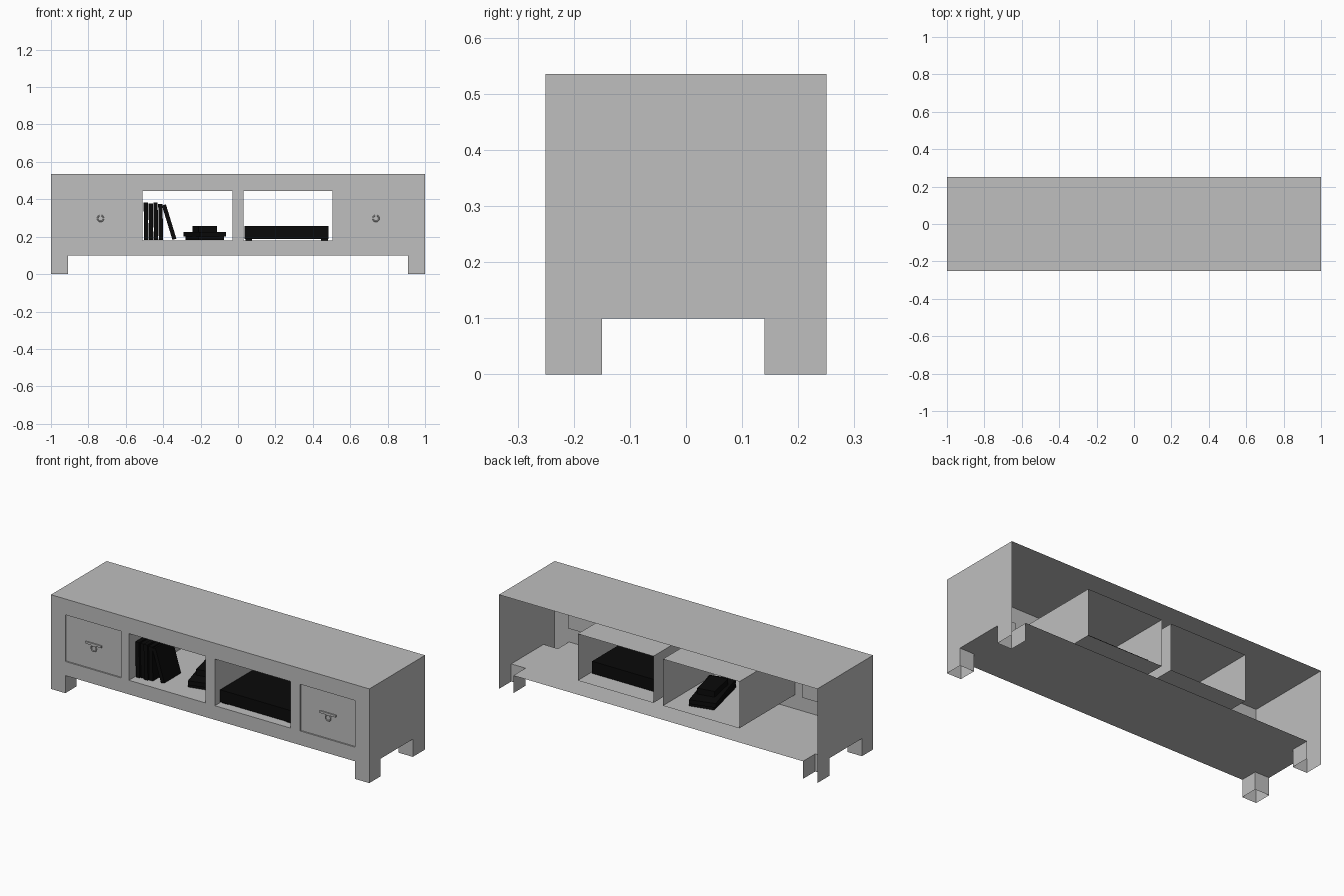
import bpy, bmesh, math
from mathutils import Matrix, Vector

cube = bpy.data.objects.get("Cube")
if cube:
    bpy.data.objects.remove(cube, do_unlink=True)


def material(name, value):
    m = bpy.data.materials.new(name)
    m.use_nodes = True
    col = (value, value, value, 1)
    m.diffuse_color = col
    m.node_tree.nodes["Principled BSDF"].inputs["Base Color"].default_value = col
    return m


GREY = material("light grey", 0.52)
BLACK = material("black", 0.003)


def finish(name, bm, mat):
    bmesh.ops.remove_doubles(bm, verts=bm.verts, dist=0.0001)
    me = bpy.data.meshes.new(name)
    bm.to_mesh(me)
    bm.free()
    me.materials.append(mat)
    ob = bpy.data.objects.new(name, me)
    bpy.context.collection.objects.link(ob)
    return ob


def rect(bm, x, y, z, flip=False):
    """Flat panel: one of x, y, z is a number, the other two are ranges."""
    if not isinstance(x, tuple):
        pts = [(x, y[i], z[j]) for i, j in ((0, 0), (1, 0), (1, 1), (0, 1))]
    elif not isinstance(y, tuple):
        pts = [(x[i], y, z[j]) for i, j in ((0, 0), (1, 0), (1, 1), (0, 1))]
    else:
        pts = [(x[i], y[j], z) for i, j in ((0, 0), (1, 0), (1, 1), (0, 1))]
    if flip:
        pts.reverse()
    bm.faces.new([bm.verts.new(p) for p in pts])


def tube(bm, x, y, z):
    """Four walls around a y-directed opening, facing inward."""
    rect(bm, x[0], y, z)
    rect(bm, x[1], y, z, True)
    rect(bm, x, y, z[0])
    rect(bm, x, y, z[1], True)


def box(name, x, y, z, mat, yaw=0, lean=0):
    bm = bmesh.new()
    size = Vector((x[1] - x[0], y[1] - y[0], z[1] - z[0]))
    mid = Vector((x[0] + x[1], y[0] + y[1], z[0] + z[1])) / 2
    bmesh.ops.create_cube(bm, size=1, matrix=Matrix.Translation(mid)
                          @ Matrix.Rotation(math.radians(yaw), 4, "Z")
                          @ Matrix.Rotation(math.radians(lean), 4, "Y")
                          @ Matrix.Diagonal(size.to_4d()))
    return finish(name, bm, mat)


FRONT, BACK, TOP, FLOOR, LEG = -0.25, 0.25, 0.535, 0.1, 0.91
LEG_F, LEG_B = -0.15, 0.14
SHELF = (0.18, 0.445)
CUBBIES = [(-0.51, -0.03), (0.03, 0.505)]
DOORS = [(-LEG, -0.56), (0.565, LEG)]
RECESS = FRONT + 0.008

# Front panel: a grid with open cubbies and sunken doors
bm = bmesh.new()
xs = sorted({-1, 1, *[v for r in CUBBIES + DOORS for v in r]})
zs = [0, FLOOR, *SHELF, TOP]
for x in zip(xs, xs[1:]):
    for z in zip(zs, zs[1:]):
        if z[0] < FLOOR and abs(sum(x)) < 2 * LEG:
            continue
        if z == SHELF and x in CUBBIES + DOORS:
            continue
        rect(bm, x, FRONT, z)
finish("front_panel", bm, GREY)

for side, door in zip(("right", "left"), DOORS):
    bm = bmesh.new()
    rect(bm, door, RECESS, SHELF)
    tube(bm, door, (FRONT, RECESS), SHELF)
    finish(side + "_door", bm, GREY)
    # Handle: flat bar with a small ring below it
    c = sum(door) / 2
    box(side + "_handle_bar", (c - 0.05, c + 0.05), (FRONT + 0.001, RECESS),
        (0.315, 0.327), GREY)
    bpy.ops.mesh.primitive_torus_add(
        major_radius=0.016, minor_radius=0.0035, major_segments=20,
        minor_segments=6, location=(c, FRONT + 0.005, 0.298),
        rotation=(math.pi / 2, 0, 0))
    ring = bpy.context.object
    ring.name = side + "_handle_ring"
    ring.data.materials.append(GREY)

# Top sheet
bm = bmesh.new()
rect(bm, (-1, 1), (FRONT, BACK), TOP)
finish("top_panel", bm, GREY)

# Floor sheet, notched at the hollow legs
bm = bmesh.new()
rect(bm, (-LEG, LEG), (FRONT, BACK), FLOOR, True)
for x in ((-1, -LEG), (LEG, 1)):
    rect(bm, x, (LEG_F, LEG_B), FLOOR, True)
finish("floor_panel", bm, GREY)

# Side sheets and leg walls
for side, s in (("right", -1), ("left", 1)):
    bm = bmesh.new()
    rect(bm, s, (FRONT, BACK), (FLOOR, TOP), s < 0)
    legs = ((FRONT, LEG_F), (LEG_B, BACK))
    for y in legs:
        rect(bm, s, y, (0, FLOOR), s < 0)
    finish(side + "_side_panel", bm, GREY)
    bm = bmesh.new()
    for y, cross in zip(legs, (LEG_F, LEG_B)):
        rect(bm, s * LEG, y, (0, FLOOR), s > 0)
        rect(bm, tuple(sorted((s * LEG, s))), cross, (0, FLOOR), cross < 0)
    finish(side + "_leg_walls", bm, GREY)

# Cubby linings, open front and back
for side, x in zip(("right", "left"), CUBBIES):
    bm = bmesh.new()
    tube(bm, x, (FRONT, BACK), SHELF)
    finish(side + "_cubby", bm, GREY)

# Upright books and one leaning against them
base = SHELF[0] + 0.002
for i, tall in enumerate((0.2, 0.195, 0.2, 0.192)):
    x = -0.503 + i * 0.026
    box("upright_book", (x, x + 0.023), (-0.2 + i % 2 * 0.008, -0.05),
        (base, base + tall), BLACK, lean=-1)
box("leaning_book", (-0.379, -0.357), (-0.19, -0.04), (0.182, 0.374), BLACK,
    lean=-17)

# Stack of turned books lying flat
for name, w, d, z, yaw in (("lower", 0.14, 0.3, (base, 0.2), 13),
                           ("middle", 0.146, 0.32, (0.2, 0.224), 16),
                           ("upper", 0.1, 0.17, (0.224, 0.257), 11)):
    box(name + "_flat_book", (-0.178 - w / 2, -0.178 + w / 2),
        (0.016 - d / 2, 0.016 + d / 2), z, BLACK, yaw)

# Media box on four feet
box("media_box", (0.035, 0.485), (-0.21, 0.15), (0.188, 0.257), BLACK)
for x in (0.04, 0.445):
    for y in (-0.2, 0.1):
        box("media_box_foot", (x, x + 0.035), (y, y + 0.035), (0.18, 0.188), BLACK)
